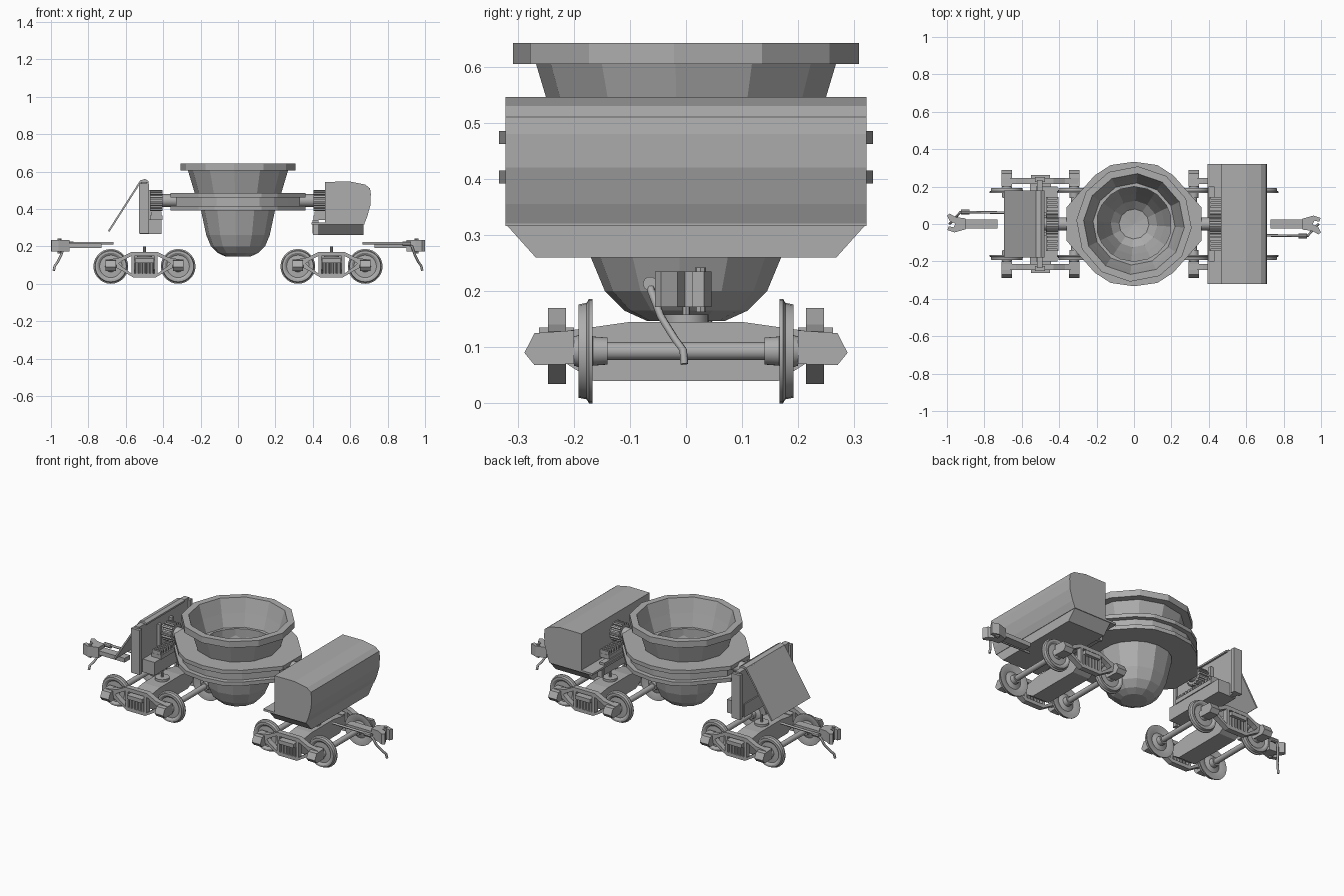
import bpy, bmesh, math
from mathutils import Vector, Matrix

if "Cube" in bpy.data.objects:
    bpy.data.objects.remove(bpy.data.objects["Cube"])

steel = bpy.data.materials.new("steel grey")
steel.diffuse_color = (0.42, 0.42, 0.42, 1)
steel.use_nodes = True
steel.node_tree.nodes["Principled BSDF"].inputs["Base Color"].default_value = steel.diffuse_color


def finish(name, bm, smooth=False):
    bmesh.ops.recalc_face_normals(bm, faces=bm.faces)
    me = bpy.data.meshes.new(name)
    bm.to_mesh(me)
    bm.free()
    me.materials.append(steel)
    if smooth:
        for p in me.polygons:
            p.use_smooth = True
        me.set_sharp_from_angle(angle=math.radians(32))
    ob = bpy.data.objects.new(name, me)
    bpy.context.collection.objects.link(ob)
    return ob


def box(name, x0, x1, y0, y1, z0, z1):
    bm = bmesh.new()
    m = Matrix.Translation(((x0 + x1) / 2, (y0 + y1) / 2, (z0 + z1) / 2)) @ \
        Matrix.Diagonal((abs(x1 - x0), abs(y1 - y0), abs(z1 - z0), 1))
    bmesh.ops.create_cube(bm, size=1, matrix=m)
    return finish(name, bm)


def prism(name, pts, axis, a, b):
    """Extrude a 2D outline along an axis from a to b."""
    put = {'x': lambda p, t: (t, p[0], p[1]),
           'y': lambda p, t: (p[0], t, p[1]),
           'z': lambda p, t: (p[0], p[1], t)}[axis]
    bm = bmesh.new()
    lo = [bm.verts.new(put(p, a)) for p in pts]
    hi = [bm.verts.new(put(p, b)) for p in pts]
    bm.faces.new(lo)
    bm.faces.new(hi)
    n = len(pts)
    for i in range(n):
        bm.faces.new((lo[i], lo[(i + 1) % n], hi[(i + 1) % n], hi[i]))
    return finish(name, bm)


def lathe(name, prof, centre, axis='z', n=24, phase=0.0, smooth=True):
    """Revolve (radius, distance) points around an axis."""
    bm = bmesh.new()
    rings = []
    for r, t in prof:
        ring = []
        for i in range(1 if r == 0 else n):
            a = phase + 2 * math.pi * i / n
            c, s = r * math.cos(a), r * math.sin(a)
            v = {'x': (t, c, s), 'y': (c, t, s), 'z': (c, s, t)}[axis]
            ring.append(bm.verts.new(Vector(v) + Vector(centre)))
        rings.append(ring)
    for A, B in zip(rings, rings[1:]):
        for i in range(n):
            j = (i + 1) % n
            f = [A[i % len(A)], A[j % len(A)], B[j % len(B)], B[i % len(B)]]
            f = list(dict.fromkeys(f))
            if len(f) > 2:
                bm.faces.new(f)
    return finish(name, bm, smooth)


def rod(name, r, axis, centre, a, b, n=16):
    return lathe(name, [(0, a), (r, a), (r, b), (0, b)], centre, axis, n)


def tube(name, pts, r):
    cu = bpy.data.curves.new(name, 'CURVE')
    cu.dimensions = '3D'
    cu.bevel_depth, cu.bevel_resolution, cu.use_fill_caps = r, 1, True
    sp = cu.splines.new('POLY')
    sp.points.add(len(pts) - 1)
    for p, q in zip(sp.points, pts):
        p.co = (*q, 1)
    cu.materials.append(steel)
    bpy.context.collection.objects.link(bpy.data.objects.new(name, cu))


# slag pot: twelve-sided shell with an open bowl
lathe("pot", [(0, .145), (.07, .147), (.11, .165), (.145, .2), (.17, .26), (.2, .4),
              (.232, .485), (.268, .605), (.309, .605), (.309, .642), (.27, .642),
              (.245, .56), (.205, .44), (.165, .32), (.125, .22), (.08, .18), (0, .17)],
      (0, 0, 0), n=12, phase=math.radians(-4), smooth=False)


# carrier ring: two flanges with a recessed web, wider towards the trunnions
def ring(name, scale, z0, z1):
    q = [(.36, .09), (.29, .17), (.21, .26), (.125, .315), (0, .333)]
    half = q + [(-x, y) for x, y in q[-2::-1]]
    outer = [(x * scale, y * scale) for x, y in half + [(-x, -y) for x, y in half]]
    bm = bmesh.new()
    loops = []
    for z, inside in ((z0, 0), (z1, 0), (z1, 1), (z0, 1)):
        loop = []
        for x, y in outer:
            k = .2 / math.hypot(x, y) if inside else 1
            loop.append(bm.verts.new((x * k, y * k, z)))
        loops.append(loop)
    n = len(outer)
    for k in range(4):
        A, B = loops[k], loops[(k + 1) % 4]
        for i in range(n):
            bm.faces.new((A[i], A[(i + 1) % n], B[(i + 1) % n], B[i]))
    finish(name, bm)


ring("ring_lower_flange", 1, .392, .415)
ring("ring_upper_flange", 1, .462, .485)
ring("ring_web", .92, .415, .462)

for s, side in ((-1, "left"), (1, "right")):
    # trunnion shaft, tilting gear and rack
    rod(side + "_trunnion", .034, 'x', (0, 0, .445), s * .28, s * .49, 16)
    rod(side + "_gear", .046, 'x', (0, 0, .445), s * .405, s * .468, 24)
    for i in range(16):
        o = box(side + "_gear_tooth", s * .405, s * .468, -.005, .005, .042, .056)
        o.matrix_world = Matrix.Translation((0, 0, .445)) @ Matrix.Rotation(i * math.pi / 8, 4, 'X')
    box(side + "_rack", s * .405, s * .47, -.145, .145, .34, .365)
    for i in range(13):
        y = -.138 + .023 * i
        box(side + "_rack_tooth", s * .41, s * .465, y - .006, y + .006, .365, .385)

    # truck: bolster, centre plate and pin
    cx = s * .5
    prism(side + "_bolster", [(-.22, .075), (-.165, .04), (.165, .04), (.22, .075), (.22, .128),
                              (.1, .145), (-.1, .145), (-.22, .128)], 'x', cx - .055, cx + .055)
    rod(side + "_centre_plate", .04, 'z', (cx, 0, 0), .14, .158, 20)
    rod(side + "_centre_pin", .007, 'z', (cx, 0, 0), .15, .2, 8)
    for wx in (cx - .18, cx + .18):
        # axle and wheels
        rod(side + "_axle", .016, 'y', (wx, 0, .093), -.26, .26, 12)
        for t in (-1, 1):
            lathe(side + "_wheel", [(0, t * .14), (.024, t * .14), (.026, t * .166), (.05, t * .175),
                                    (.075, t * .167), (.093, t * .167), (.093, t * .173),
                                    (.086, t * .177), (.083, t * .192), (.072, t * .192),
                                    (.06, t * .184), (.03, t * .186), (.026, t * .2), (0, t * .2)],
                  (wx, 0, .093), 'y', 28)
            # journal box
            prism(side + "_journal_box", [(t * .2, .07), (t * .27, .068), (t * .288, .09),
                                          (t * .27, .125), (t * .2, .13)], 'x', wx - .028, wx + .028)
    for t in (-1, 1):
        # side frame: upper and lower chords, columns and springs
        a, b = t * .214, t * .246
        up = [(.205, .105), (.205, .128), (.13, .14), (.07, .17)]
        lo = [(.07, .148), (.12, .122), (.15, .1)]
        prism(side + "_frame_upper", [(cx + x, z) for x, z in up] + [(cx - x, z) for x, z in up[::-1]] +
              [(cx - x, z) for x, z in lo[::-1]] + [(cx + x, z) for x, z in lo], 'y', a, b)
        up = [(.15, .12), (.125, .095), (.07, .055)]
        lo = [(.06, .034), (.13, .075), (.15, .085)]
        prism(side + "_frame_lower", [(cx + x, z) for x, z in up] + [(cx - x, z) for x, z in up[::-1]] +
              [(cx - x, z) for x, z in lo[::-1]] + [(cx + x, z) for x, z in lo], 'y', a, b)
        for d in (-1, 1):
            box(side + "_frame_column", cx + d * .054, cx + d * .07, a, b, .045, .155)
        box(side + "_bolster_end", cx - .05, cx + .05, t * .2, t * .262, .112, .135)
        for i in range(5):
            rod(side + "_spring", .0095, 'z', (cx - .04 + .02 * i, t * .236, 0), .05, .115, 8)

    # coupler: bar, head with open jaw, knuckle pin
    box(side + "_coupler_bar", s * .73, s * .93, -.025, .025, .19, .215)
    head = [(.9, -.03), (.95, -.036), (.985, -.055), (1.0, -.045), (.985, -.015), (.955, -.002),
            (.965, .018), (.99, .012), (.998, .032), (.96, .045), (.9, .028)]
    prism(side + "_coupler_head", [(x * s, y * s) for x, y in head], 'z', .172, .235)
    rod(side + "_knuckle_pin", .01, 'z', (s * .955, s * .026, 0), .163, .242, 8)
    # brake hose
    hose = [(.665, -.06, .217), (.9, -.064, .217), (.93, -.062, .2), (.945, -.045, .155),
            (.965, -.02, .115), (.98, -.005, .095), (.985, -.003, .07)]
    tube(side + "_brake_hose", [(x * s, y * s, z) for x, y, z in hose], .007)
    rod(side + "_hose_fitting", .013, 'x', (0, s * -.064, .213), s * .88, s * .925, 10)

# left end: support wall, sill, posts and sloping heat shield
box("left_sill", -.525, -.41, -.2, .2, .265, .343)
box("left_wall", -.518, -.488, -.235, .235, .27, .545)
for t in (-1, 1):
    box("left_wall_post", -.53, -.475, t * .225, t * .25, .27, .535)
    box("left_bearing_cheek", -.488, -.468, t * .045, t * .065, .343, .5)
box("left_wall_cap", -.525, -.478, -.18, .18, .54, .55)
prism("heat_shield", [(-.48, .54), (-.48, .55), (-.497, .56), (-.523, .553), (-.695, .283),
                      (-.687, .278), (-.518, .543), (-.497, .549)], 'y', -.18, .18)

# right end: drive housing with rounded back, on a tapered base
prism("drive_housing", [(.465, .32), (.465, .545), (.6, .546), (.68, .53), (.706, .51), (.71, .48),
                        (.708, .42), (.69, .355), (.675, .32)], 'y', -.322, .322)
box("right_platform", .392, .675, -.322, .322, .316, .328)
prism("right_base", [(-.32, .318), (-.268, .26), (.268, .26), (.32, .318)], 'x', .43, .672)
box("right_base_front", .398, .43, -.2, .2, .27, .342)
for t in (-1, 1):
    for y in (.07, .2):
        box("right_base_rib", .4, .44, t * y, t * (y + .02), .262, .318)
